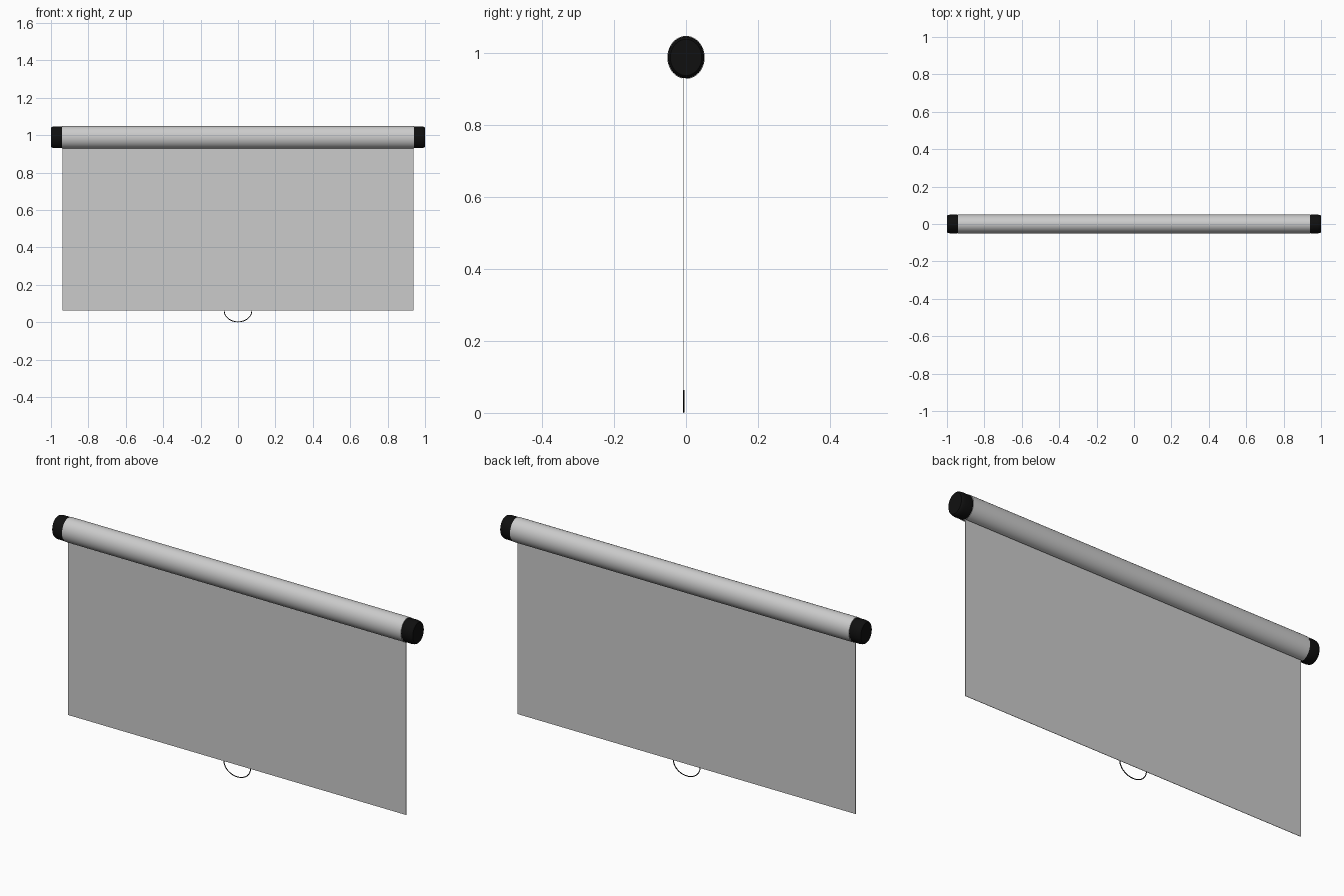
import bpy, bmesh, math

if "Cube" in bpy.data.objects:
    bpy.data.objects.remove(bpy.data.objects["Cube"])

RY, RZ, CZ = 0.052, 0.060, 0.989
SCREEN_Y = -0.006


def material(name, rgb):
    m = bpy.data.materials.new(name)
    m.diffuse_color = (*rgb, 1)
    m.use_nodes = True
    m.node_tree.nodes["Principled BSDF"].inputs["Base Color"].default_value = m.diffuse_color
    return m


black = material("black", (0.005, 0.005, 0.005))


def finish(name, bm, mat=None, smooth=True):
    bmesh.ops.recalc_face_normals(bm, faces=bm.faces)
    me = bpy.data.meshes.new(name)
    bm.to_mesh(me)
    bm.free()
    ob = bpy.data.objects.new(name, me)
    bpy.context.collection.objects.link(ob)
    if mat:
        me.materials.append(mat)
    if smooth:
        bpy.ops.object.select_all(action='DESELECT')
        ob.select_set(True)
        bpy.context.view_layer.objects.active = ob
        bpy.ops.object.shade_smooth_by_angle(angle=math.radians(35))
    return ob


def loft_x(rings, caps=True):
    """Skin a list of (x, outline) sections along the x axis."""
    bm = bmesh.new()
    loops = [[bm.verts.new((x, y, z)) for y, z in pts] for x, pts in rings]
    for a, b in zip(loops, loops[1:]):
        n = len(a)
        for i in range(n):
            j = (i + 1) % n
            bm.faces.new((a[i], a[j], b[j], b[i]))
    if caps:
        bm.faces.new(loops[0])
        bm.faces.new(loops[-1])
    return bm


def oval(s=1.0, n=40):
    return [(RY * s * math.cos(2 * math.pi * i / n),
             CZ + RZ * s * math.sin(2 * math.pi * i / n)) for i in range(n)]


# Housing tube: thin oval shell with a slot in the bottom for the screen
def arc(s, n=40):
    gap = 0.12
    start = -math.pi / 2 - 0.1 + gap
    span = 2 * math.pi - 2 * gap
    return [(RY * s * math.cos(start + span * i / n),
             CZ + RZ * s * math.sin(start + span * i / n)) for i in range(n + 1)]


shell = arc(1.0) + arc(0.95)[::-1]
finish("housing_tube", loft_x([(-0.94, shell), (0.94, shell)]))

# End caps with rounded rims
for side, sx in (("left", -1), ("right", 1)):
    steps = [(0.938, 0.90), (0.941, 0.945), (0.948, 0.97), (0.980, 0.97),
             (0.990, 0.945), (0.997, 0.90), (1.0, 0.84)]
    finish(side + "_end_cap", loft_x([(sx * x, oval(s)) for x, s in steps]), black)

# Screen sheet hanging from the slot
t = 0.001
sheet = [(SCREEN_Y - t, 0.062), (SCREEN_Y + t, 0.062),
         (SCREEN_Y + t, 0.96), (SCREEN_Y - t, 0.96)]
finish("screen_sheet", loft_x([(-0.937, sheet), (0.937, sheet)]), smooth=False)

# Pull handle: half-oval wire under the screen
cu = bpy.data.curves.new("pull_handle", 'CURVE')
cu.dimensions = '3D'
cu.bevel_depth = 0.0022
cu.bevel_resolution = 2
cu.use_fill_caps = True
sp = cu.splines.new('POLY')
N = 24
sp.points.add(N)
for i, p in enumerate(sp.points):
    a = math.pi + math.pi * i / N
    p.co = (0.074 * math.cos(a), SCREEN_Y, 0.063 + 0.0608 * math.sin(a), 1)
cu.materials.append(black)
handle = bpy.data.objects.new("pull_handle", cu)
bpy.context.collection.objects.link(handle)
